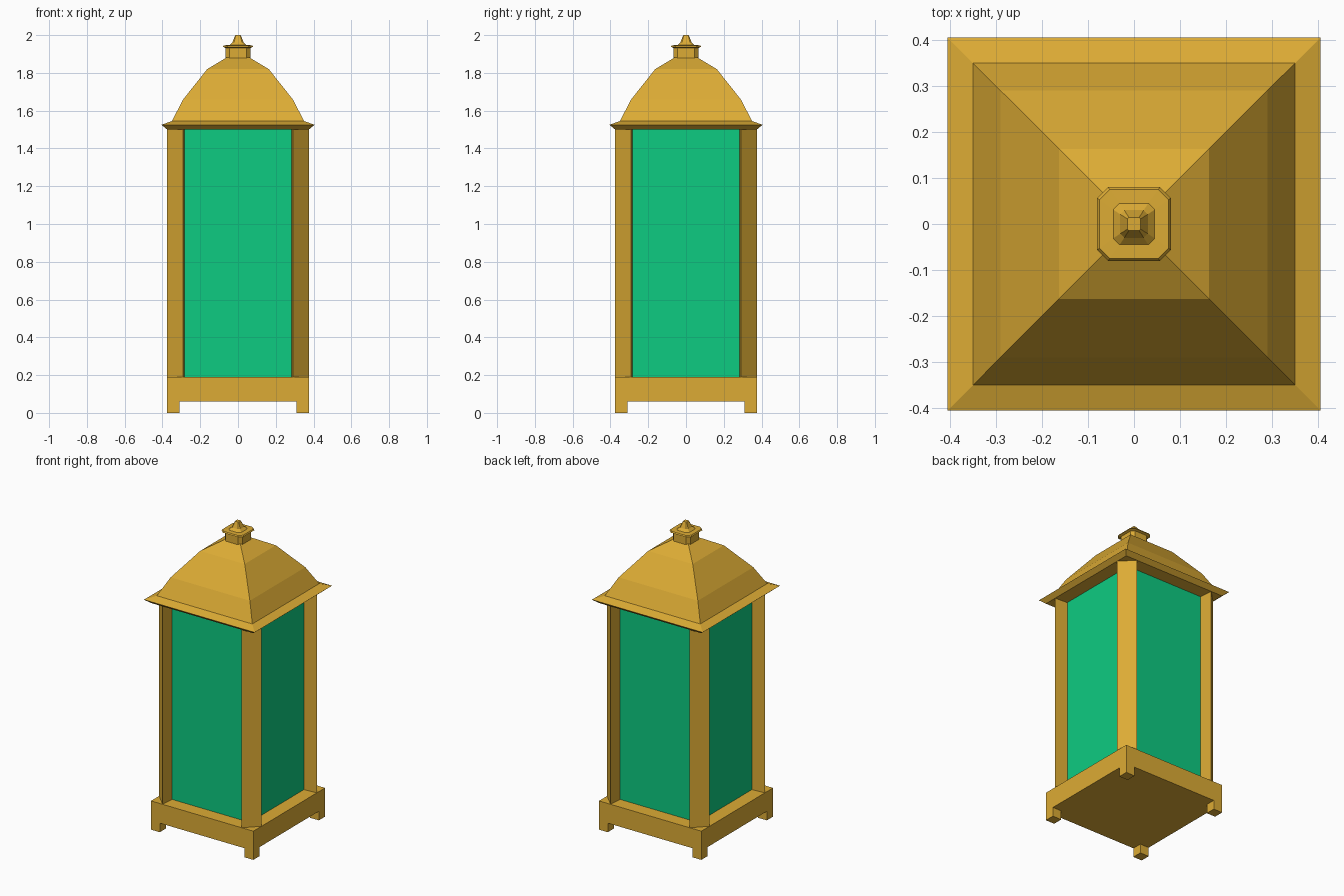
import bpy
import bmesh

if "Cube" in bpy.data.objects:
    bpy.data.objects.remove(bpy.data.objects["Cube"])


def material(name, color):
    m = bpy.data.materials.new(name)
    m.diffuse_color = (*color, 1)
    m.use_nodes = True
    m.node_tree.nodes["Principled BSDF"].inputs["Base Color"].default_value = m.diffuse_color
    return m


gold = material("gold", (0.72, 0.41, 0.035))
green = material("green_glass", (0.004, 0.6, 0.22))


def square(h, cut=0):
    """Outline of a square with half-width h and corners cut off by cut."""
    if cut == 0:
        return [(-h, -h), (h, -h), (h, h), (-h, h)]
    k = h - cut
    return [(-k, -h), (k, -h), (h, -k), (h, k), (k, h), (-k, h), (-h, k), (-h, -k)]


def loft(name, rings, mat):
    """Skin a stack of (outline, z) rings and cap both ends."""
    bm = bmesh.new()
    loops = [[bm.verts.new((x, y, z)) for x, y in pts] for pts, z in rings]
    n = len(loops[0])
    for a, b in zip(loops, loops[1:]):
        for i in range(n):
            j = (i + 1) % n
            bm.faces.new((a[i], a[j], b[j], b[i]))
    bm.faces.new(loops[0][::-1])
    bm.faces.new(loops[-1])
    bmesh.ops.recalc_face_normals(bm, faces=bm.faces)
    me = bpy.data.meshes.new(name)
    bm.to_mesh(me)
    bm.free()
    me.materials.append(mat)
    ob = bpy.data.objects.new(name, me)
    bpy.context.collection.objects.link(ob)
    return ob


# Base plate
loft("base", [(square(0.375), 0.06), (square(0.375), 0.19)], gold)

# Glass body
loft("glass", [(square(0.285), 0.185), (square(0.285), 1.505)], green)

# Feet and wedge-shaped corner posts, one per corner
post = [(0.283, 0.283), (0.375, 0.29), (0.29, 0.375)]
foot = [(0.31, 0.31), (0.375, 0.31), (0.375, 0.375), (0.31, 0.375)]
for sy, side in ((-1, "front"), (1, "back")):
    for sx, hand in ((-1, "left"), (1, "right")):
        for part, pts, z0, z1 in (("foot", foot, 0, 0.065), ("post", post, 0.185, 1.505)):
            corner = [(x * sx, y * sy) for x, y in pts]
            loft(f"{side}_{hand}_{part}", [(corner, z0), (corner, z1)], gold)

# Roof with flared eaves and a faceted dome
roof = [(0.375, 1.50), (0.405, 1.525), (0.35, 1.545), (0.29, 1.66),
        (0.163, 1.82), (0.06, 1.882)]
loft("roof", [(square(h), z) for h, z in roof], gold)

# Chimney neck, cap and pointed finial
top = [(0.065, 0.02, 1.865), (0.065, 0.02, 1.932), (0.08, 0.024, 1.938),
       (0.075, 0.022, 1.946), (0.045, 0.014, 1.947), (0.03, 0.009, 1.962),
       (0.014, 0.003, 2.0)]
loft("finial", [(square(h, c), z) for h, c, z in top], gold)
